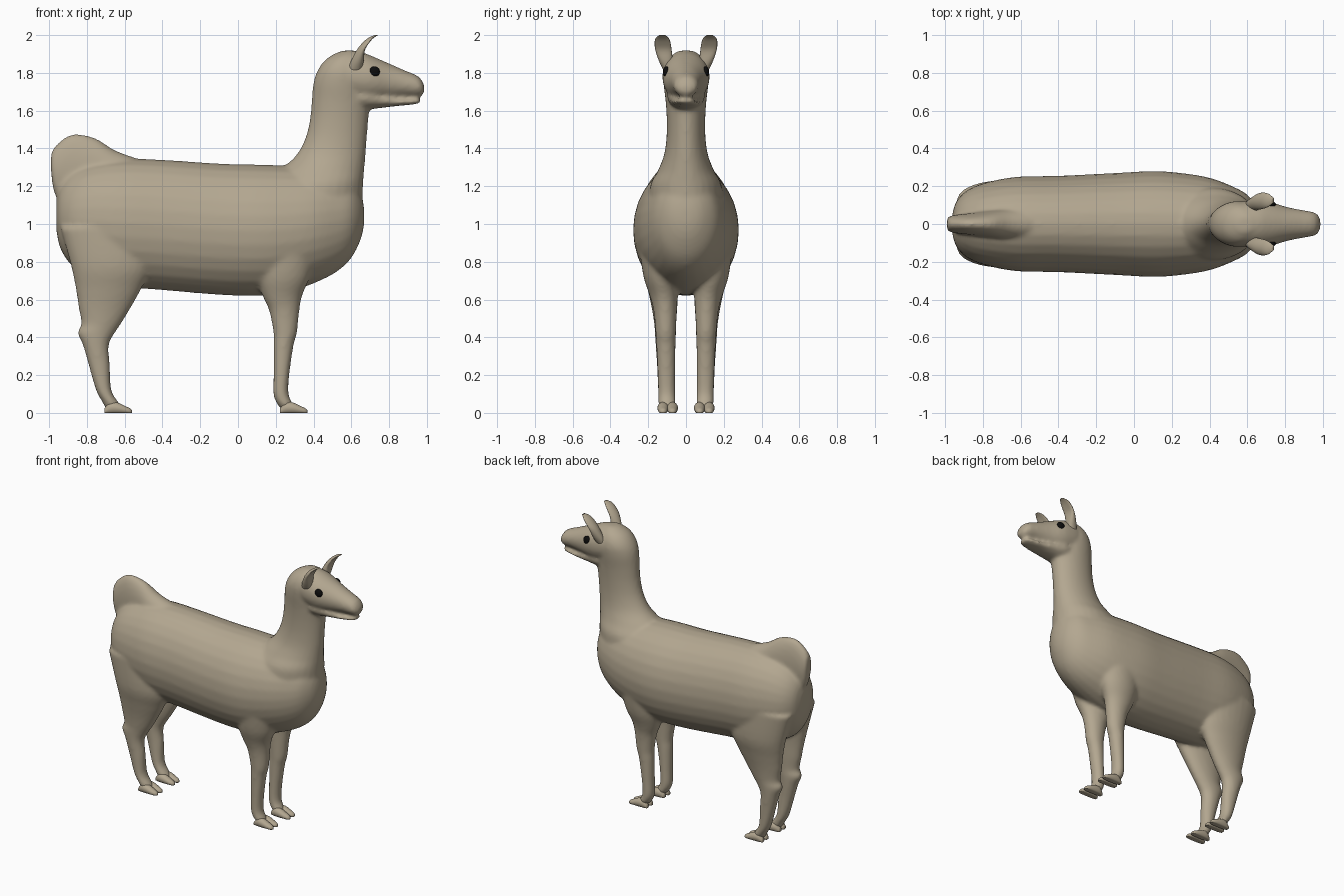
import bpy, bmesh, math

SEG = 28


def material(name, rgb):
    m = bpy.data.materials.new(name)
    m.diffuse_color = (*rgb, 1)
    return m


wool = material("tan wool", (0.45, 0.385, 0.28))
black = material("eye black", (0.004, 0.004, 0.004))


def spline(rows, steps=4):
    """Catmull-Rom interpolation between cross-section rows."""
    out = []
    for i in range(len(rows) - 1):
        a, b = rows[max(i - 1, 0)], rows[i]
        c, d = rows[i + 1], rows[min(i + 2, len(rows) - 1)]
        for k in range(steps):
            t = k / steps
            out.append([0.5 * (2 * q + (r - p) * t + (2 * p - 5 * q + 4 * r - s) * t * t
                               + (3 * q - p - 3 * r + s) * t ** 3)
                        for p, q, r, s in zip(a, b, c, d)])
    return out + [rows[-1]]


def loft(bm, axis, rows, side=1, cup=0):
    """Closed tube; rows hold (position, low, high, half width, y centre)."""
    rings = []
    for t, lo, hi, hw, yc in spline([(*r, 0)[:5] for r in rows]):
        ring = []
        for i in range(SEG):
            a = 2 * math.pi * i / SEG
            mid, half = (lo + hi) / 2, (hi - lo) / 2
            dy = hw * math.cos(a)
            v = mid + half * math.sin(a) + cup * dy * dy
            y = side * (yc + dy)
            ring.append(bm.verts.new((t, y, v) if axis == "x" else (v, y, t)))
        rings.append(ring)
    faces = [bm.faces.new(rings[0]), bm.faces.new(rings[-1])]
    for r, s in zip(rings, rings[1:]):
        for i in range(SEG):
            j = (i + 1) % SEG
            faces.append(bm.faces.new((r[i], r[j], s[j], s[i])))
    bmesh.ops.recalc_face_normals(bm, faces=faces)


def finish(bm, name, mat):
    me = bpy.data.meshes.new(name)
    bm.to_mesh(me)
    bm.free()
    ob = bpy.data.objects.new(name, me)
    bpy.context.collection.objects.link(ob)
    me.materials.append(mat)
    for p in me.polygons:
        p.use_smooth = True
    return ob


# Torso, neck, head, tail and legs, fused into one smooth skin
bm = bmesh.new()
loft(bm, "x", [(-.962, .97, 1.12, .05), (-.94, .87, 1.2, .12), (-.88, .78, 1.27, .18),
               (-.78, .72, 1.32, .22), (-.62, .67, 1.345, .25), (-.4, .65, 1.34, .255),
               (-.1, .625, 1.32, .27), (.1, .62, 1.315, .28), (.25, .635, 1.31, .27),
               (.4, .685, 1.3, .245), (.52, .745, 1.28, .2), (.6, .82, 1.25, .155),
               (.65, .92, 1.17, .09), (.668, 1.0, 1.08, .03)])
# neck
loft(bm, "z", [(1.05, .1, .655, .2), (1.2, .17, .662, .19), (1.28, .22, .668, .15),
               (1.36, .305, .675, .118), (1.45, .355, .682, .104), (1.55, .38, .69, .102),
               (1.65, .39, .7, .108), (1.75, .4, .7, .12), (1.82, .425, .68, .118),
               (1.88, .475, .66, .09), (1.918, .55, .63, .04)])
# upper head and muzzle
loft(bm, "x", [(.5, 1.7, 1.89, .09), (.58, 1.66, 1.918, .12), (.66, 1.645, 1.908, .125),
               (.72, 1.65, 1.885, .118), (.8, 1.66, 1.85, .093), (.88, 1.672, 1.815, .076),
               (.95, 1.675, 1.785, .064), (.977, 1.682, 1.755, .046), (.987, 1.7, 1.73, .02)])
# lower jaw
loft(bm, "x", [(.55, 1.63, 1.76, .09), (.66, 1.607, 1.74, .1), (.74, 1.612, 1.71, .085),
               (.82, 1.622, 1.672, .07), (.9, 1.63, 1.664, .058), (.95, 1.636, 1.664, .046),
               (.968, 1.645, 1.66, .025)])
# raised tail
loft(bm, "x", [(-.99, 1.28, 1.37, .03), (-.967, 1.15, 1.415, .045), (-.88, 1.1, 1.475, .056),
               (-.76, 1.1, 1.457, .072), (-.65, 1.1, 1.39, .09), (-.5, 1.1, 1.335, .1)])
for side in (-1, 1):
    # front leg
    loft(bm, "z", [(.88, .09, .42, .11, .14), (.72, .105, .38, .09, .135),
                   (.62, .13, .34, .074, .118), (.54, .165, .325, .062, .11),
                   (.42, .188, .312, .054, .107), (.36, .188, .295, .051, .106),
                   (.2, .188, .272, .047, .104), (.1, .187, .268, .046, .102),
                   (.05, .205, .29, .046, .1), (.02, .23, .3, .04, .098)], side)
    # hind leg
    loft(bm, "z", [(.98, -.94, -.46, .1, .13), (.78, -.885, -.46, .1, .13),
                   (.66, -.86, -.51, .082, .122), (.56, -.845, -.565, .068, .114),
                   (.47, -.83, -.62, .058, .11), (.425, -.85, -.65, .056, .109),
                   (.36, -.822, -.684, .053, .108), (.25, -.79, -.678, .048, .106),
                   (.12, -.752, -.67, .047, .102), (.06, -.72, -.635, .046, .1),
                   (.02, -.7, -.61, .04, .098)], side)
body = finish(bm, "body", wool)
rm = body.modifiers.new("fuse", "REMESH")
rm.mode = "VOXEL"
rm.voxel_size = 0.012
rm.use_smooth_shade = True
sm = body.modifiers.new("soften", "SMOOTH")
sm.factor = 0.5
sm.iterations = 8

for side, label in ((-1, "right"), (1, "left")):
    # Ear: thin leaf curving forward
    bm = bmesh.new()
    loft(bm, "z", [(1.8, .575, .65, .022, .09), (1.86, .597, .665, .036, .106),
                   (1.92, .628, .672, .043, .119), (1.96, .66, .695, .042, .124),
                   (1.985, .69, .718, .034, .126), (2.0, .722, .742, .016, .126)], side, 6)
    finish(bm, label + "_ear", wool)

    # Eye
    bm = bmesh.new()
    bmesh.ops.create_uvsphere(bm, u_segments=20, v_segments=12, radius=.029)
    bmesh.ops.scale(bm, vec=(1, .6, 1), verts=bm.verts)
    bmesh.ops.translate(bm, vec=(.722, side * .104, 1.806), verts=bm.verts)
    finish(bm, label + "_eye", black)

    # Two-toed feet
    for x0, place in ((.222, "front"), (-.707, "hind")):
        bm = bmesh.new()
        for yc in (.072, .122):
            loft(bm, "x", [(x0, 0, .03, .014, yc + .002), (x0 + .03, 0, .062, .027, yc),
                           (x0 + .07, 0, .06, .029, yc), (x0 + .11, 0, .042, .025, yc),
                           (x0 + .135, 0, .03, .018, yc), (x0 + .145, .004, .02, .008, yc)], side)
        for v in bm.verts:  # flat soles
            v.co.z = max(0, v.co.z - .006)
        finish(bm, f"{label}_{place}_foot", wool)
